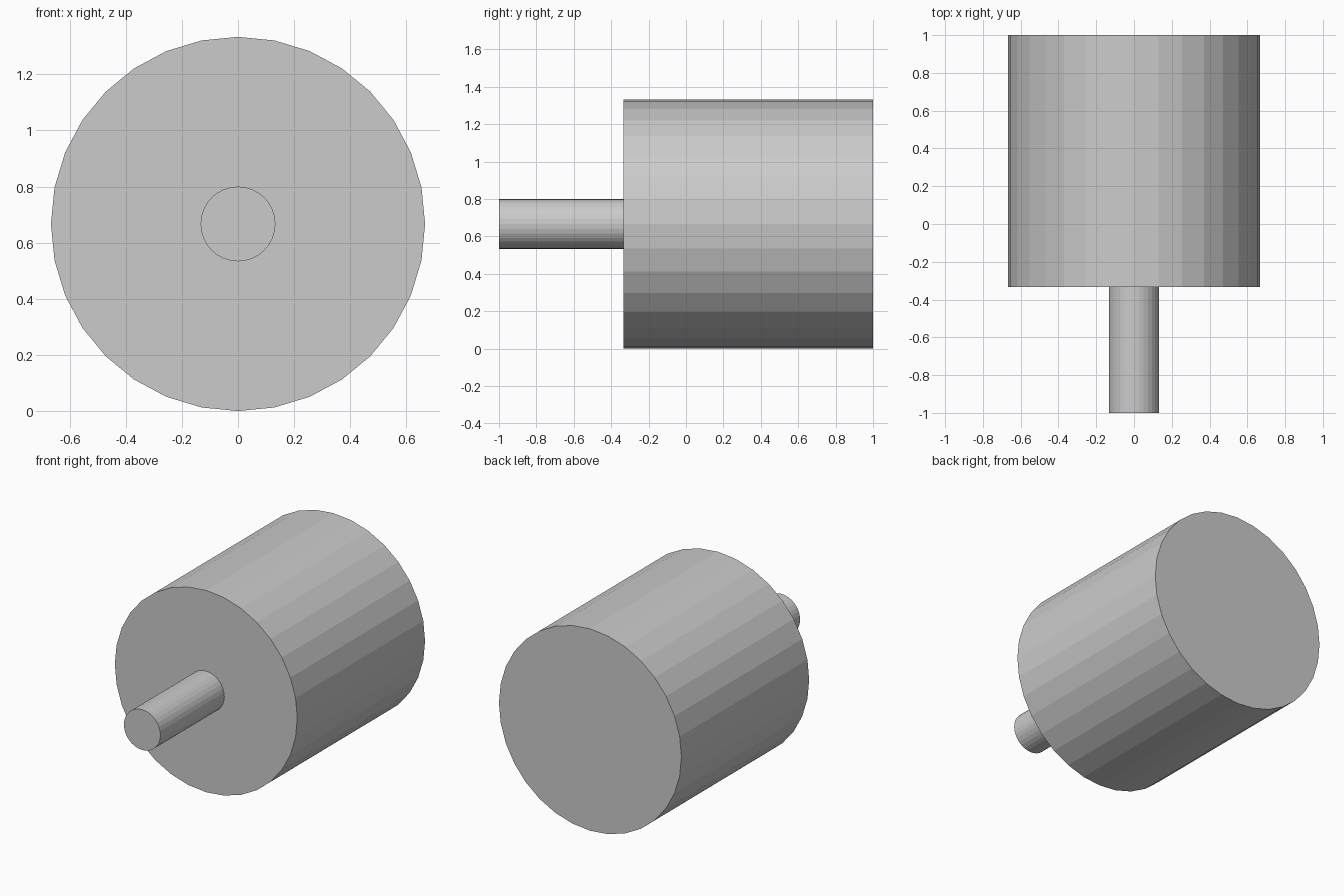
import bpy
import math

if "Cube" in bpy.data.objects:
    bpy.data.objects.remove(bpy.data.objects["Cube"])

AXIS_Z = 2 / 3


def cylinder(name, radius, y0, y1, sides=32):
    """Flat-shaded capped cylinder lying along the y axis."""
    bpy.ops.mesh.primitive_cylinder_add(
        vertices=sides, radius=radius, depth=y1 - y0,
        location=(0, (y0 + y1) / 2, AXIS_Z),
        rotation=(math.pi / 2, 0, 0))
    obj = bpy.context.object
    obj.name = name
    return obj


# Large drum at the back
cylinder("drum", 2 / 3, -1 / 3, 1)

# Thin shaft sticking out of the front face
cylinder("shaft", 2 / 15, -1, -1 / 3)
